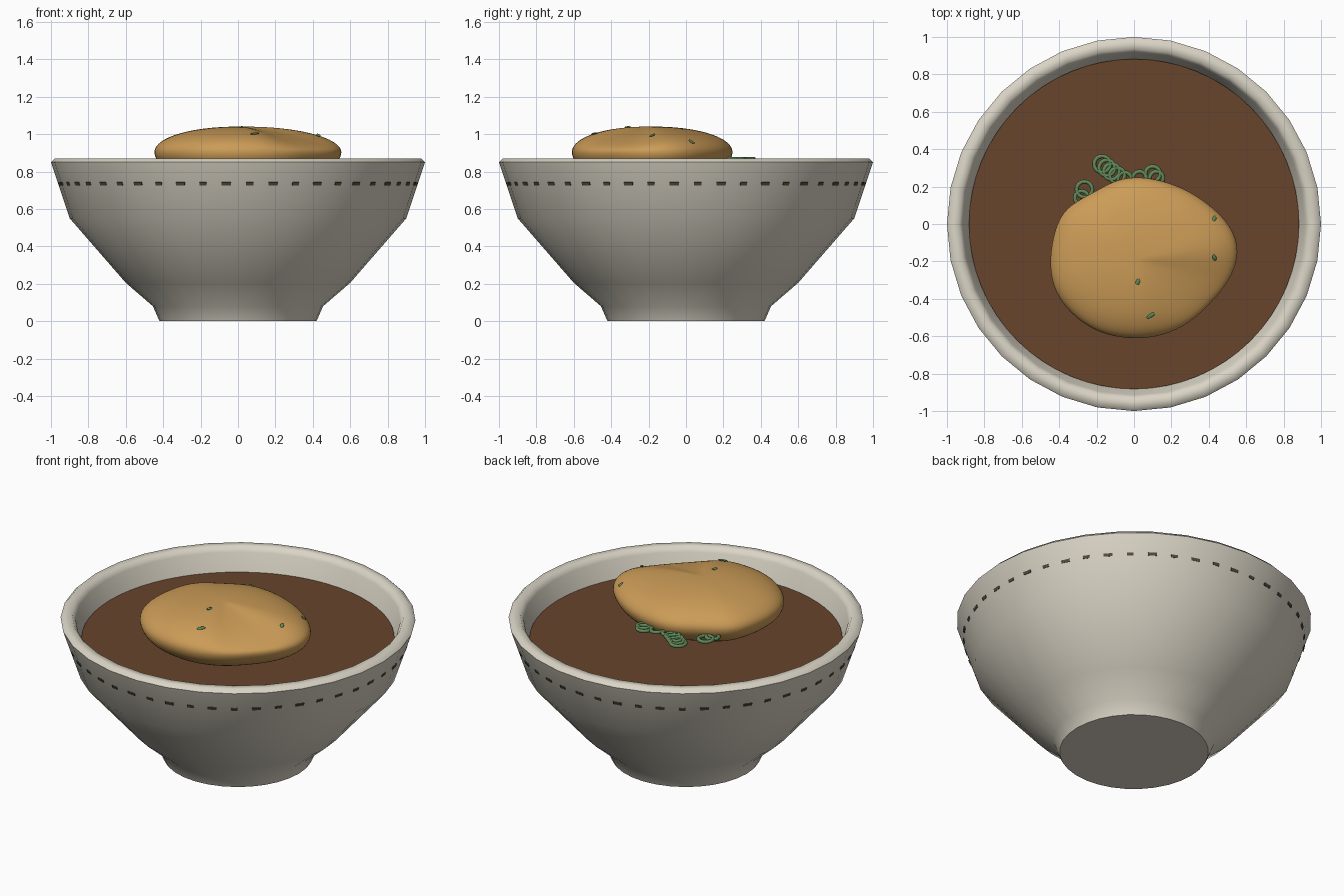
import bpy, bmesh, math
from mathutils import Vector, Matrix
from mathutils.bvhtree import BVHTree

if "Cube" in bpy.data.objects:
    bpy.data.objects.remove(bpy.data.objects["Cube"])


def material(name, rgb):
    m = bpy.data.materials.new(name)
    m.diffuse_color = (*rgb, 1)
    m.use_nodes = True
    m.node_tree.nodes["Principled BSDF"].inputs["Base Color"].default_value = m.diffuse_color
    return m


CERAMIC = material("warm white ceramic", (0.70, 0.66, 0.56))
BROTH = material("brown broth", (0.135, 0.058, 0.025))
GOLD = material("golden brown", (0.60, 0.33, 0.095))
GREEN = material("onion green", (0.12, 0.25, 0.10))
DARK = material("dark grey glaze", (0.08, 0.07, 0.055))


def finish(name, bm, mat, angle=60):
    bmesh.ops.recalc_face_normals(bm, faces=bm.faces)
    mesh = bpy.data.meshes.new(name)
    bm.to_mesh(mesh)
    bm.free()
    obj = bpy.data.objects.new(name, mesh)
    bpy.context.collection.objects.link(obj)
    mesh.materials.append(mat)
    bpy.ops.object.select_all(action='DESELECT')
    obj.select_set(True)
    bpy.context.view_layer.objects.active = obj
    bpy.ops.object.shade_smooth_by_angle(angle=math.radians(angle))
    return obj


def bridge(bm, rings, closed=False):
    """Join successive rings of vertices with quads."""
    n = len(rings[0])
    pairs = list(zip(rings, rings[1:])) + ([(rings[-1], rings[0])] if closed else [])
    for a, b in pairs:
        for i in range(n):
            j = (i + 1) % n
            bm.faces.new((a[i], a[j], b[j], b[i]))


def lathe(name, profile, mat, n):
    """Revolve (radius, height) points and cap both ends."""
    bm = bmesh.new()
    rings = [[bm.verts.new((r * math.cos(2 * math.pi * i / n), r * math.sin(2 * math.pi * i / n), z))
              for i in range(n)] for r, z in profile]
    bridge(bm, rings)
    bm.faces.new(rings[0])
    bm.faces.new(rings[-1])
    return finish(name, bm, mat)


# Bowl: foot, flared wall, rounded rim and inner wall
SEG = 32
lathe("bowl", [(0.42, 0), (0.455, 0.08), (0.60, 0.205), (0.90, 0.55), (1.0, 0.85), (0.98, 0.87),
               (0.935, 0.87), (0.915, 0.84), (0.885, 0.72), (0.80, 0.55), (0.50, 0.22), (0.30, 0.14)],
      CERAMIC, SEG)

# Broth filling the bowl
lathe("broth", [(0.86, 0.68), (0.882, 0.73)], BROTH, 64)

# Dashed painted band around the outside of the wall
bm = bmesh.new()
tilt = math.atan2(0.10, 0.30)
for i in range(48):
    a = 2 * math.pi * (i + 0.5) / 48
    step = 2 * math.pi / SEG
    r = 0.9617 * math.cos(step / 2) / math.cos(a % step - step / 2)
    m = (Matrix.Rotation(a, 4, 'Z') @ Matrix.Translation((r, 0, 0.735))
         @ Matrix.Rotation(tilt, 4, 'Y')
         @ Matrix.Diagonal((0.007, 0.05 if i % 2 else 0.038, 0.017, 1)))
    bmesh.ops.create_cube(bm, size=1, matrix=m)
finish("painted_dashes", bm, DARK, 30)

# Fried patty: layers of an irregular outline shrinking towards a domed top and bottom
outline = [(0.57, -0.15), (0.52, -0.01), (0.42, 0.09), (0.30, 0.175), (0.15, 0.235), (0, 0.255),
           (-0.11, 0.23), (-0.21, 0.17), (-0.34, 0.105), (-0.41, 0.02), (-0.45, -0.15), (-0.445, -0.30),
           (-0.39, -0.42), (-0.28, -0.53), (-0.15, -0.595), (0, -0.615), (0.15, -0.60), (0.30, -0.53),
           (0.41, -0.42), (0.51, -0.31)]
centre = Vector((0.02, -0.19))
bm = bmesh.new()
rings = []
for k in range(1, 12):
    t = -math.pi / 2 + math.pi * k / 12
    ring = []
    for i, p in enumerate(outline):
        q = centre + (Vector(p) - centre) * (1.012 * math.cos(t) ** 0.9)
        z = 0.905 + (0.137 if t > 0 else 0.175) * math.sin(t)
        if i in (17, 18, 19):                      # soft dent on the front right shoulder
            z -= 0.03 * math.sin(2 * t) if t > 0 else 0
        ring.append(bm.verts.new((q.x, q.y, z)))
    rings.append(ring)
bridge(bm, rings)
for ring, z in ((rings[0], 0.73), (rings[-1], 1.042)):
    tip = bm.verts.new((centre.x, centre.y, z))
    for i in range(len(ring)):
        bm.faces.new((ring[i], ring[(i + 1) % len(ring)], tip))
bmesh.ops.recalc_face_normals(bm, faces=bm.faces)
surface = BVHTree.FromBMesh(bm)
patty = finish("fried_patty", bm, GOLD, 180)
patty.modifiers.new("smooth", 'SUBSURF').levels = 2
patty.modifiers["smooth"].render_levels = 2

# Chopped onion rings beside the patty
bm = bmesh.new()
for x, y, size in [(-0.17, 0.32, 0.043), (-0.145, 0.30, 0.042), (-0.12, 0.28, 0.042), (-0.09, 0.26, 0.04),
                   (-0.05, 0.24, 0.036), (0.03, 0.245, 0.036), (0.10, 0.268, 0.04), (0.12, 0.245, 0.036),
                   (-0.265, 0.185, 0.042), (-0.28, 0.14, 0.036)]:
    loops = []
    for i in range(20):
        a = 2 * math.pi * i / 20
        loops.append([bm.verts.new((x + (size + 0.011 * math.cos(b)) * math.cos(a),
                                    y + (size + 0.011 * math.cos(b)) * math.sin(a),
                                    0.868 + 0.011 * math.sin(b)))
                      for b in (2 * math.pi * j / 8 for j in range(8))])
    bridge(bm, loops, closed=True)
finish("onion_rings", bm, GREEN)

# Small onion flecks showing on the patty
bm = bmesh.new()
for x, y, length, turn in [(0.43, 0.03, 0.018, 1.9), (0.43, -0.18, 0.018, 1.2),
                           (0.02, -0.31, 0.018, 1.2), (0.09, -0.49, 0.028, 0.5)]:
    hit, normal, _, _ = surface.ray_cast(Vector((x, y, 2)), Vector((0, 0, -1)))
    m = (Matrix.Translation(hit) @ normal.to_track_quat('Z', 'Y').to_matrix().to_4x4()
         @ Matrix.Rotation(turn, 4, 'Z') @ Matrix.Diagonal((length, 0.011, 0.005, 1)))
    bmesh.ops.create_uvsphere(bm, u_segments=12, v_segments=6, radius=1, matrix=m)
finish("onion_flecks", bm, GREEN)
